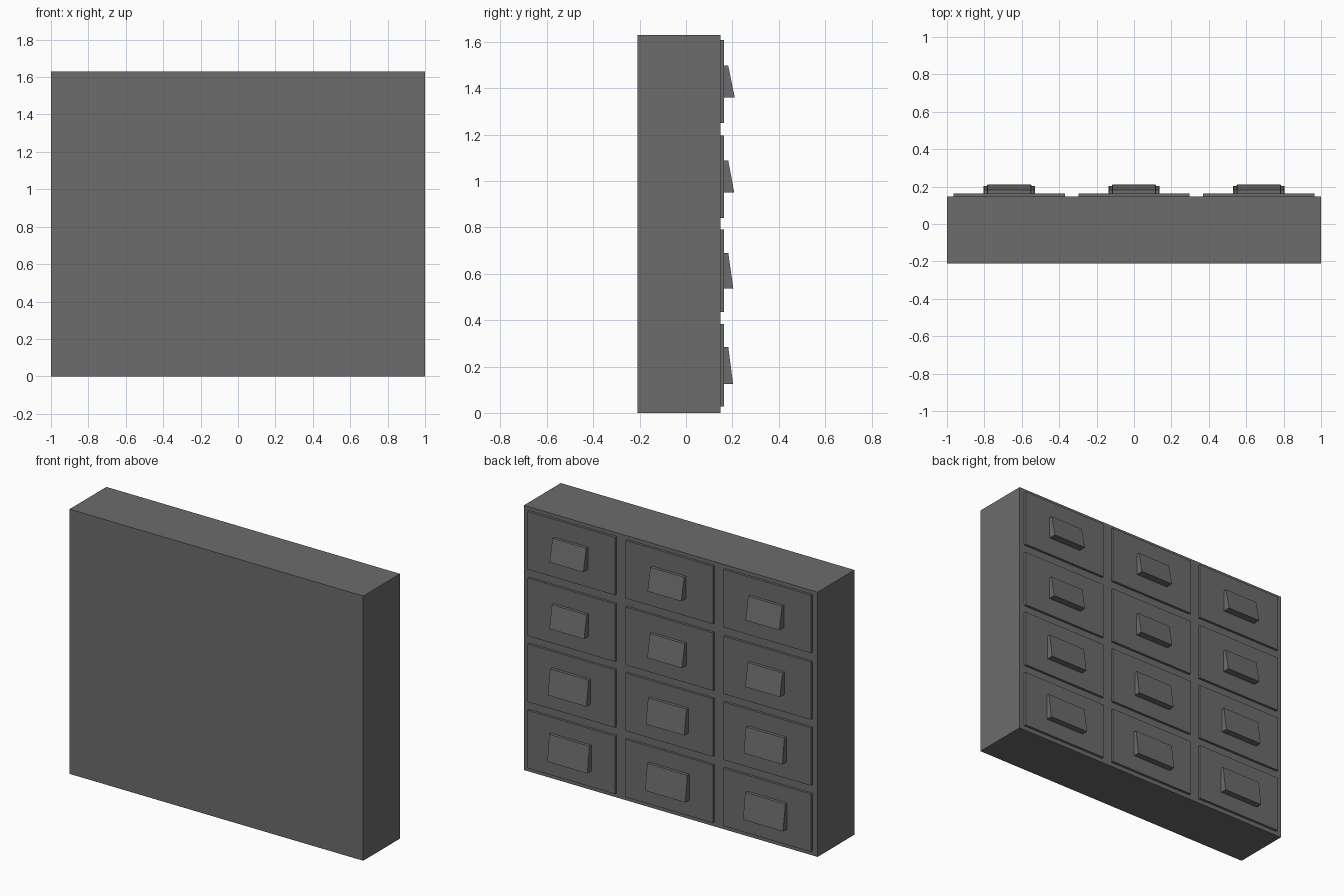
import bpy
import bmesh

cube = bpy.data.objects.get("Cube")
if cube:
    bpy.data.objects.remove(cube, do_unlink=True)

grey = bpy.data.materials.new("dark_grey")
grey.use_nodes = True
COLOUR = (0.15, 0.15, 0.15, 1)
grey.diffuse_color = COLOUR
grey.node_tree.nodes["Principled BSDF"].inputs["Base Color"].default_value = COLOUR


def block(name, x, y, z, top_y=None):
    """Box between (low, high) ranges; top_y pulls in the upper back edge to make a wedge."""
    bm = bmesh.new()
    bmesh.ops.create_cube(bm, size=1)
    for v in bm.verts:
        upper = v.co.z > 0
        far = v.co.y > 0
        v.co.x = x[v.co.x > 0]
        v.co.y = top_y if (upper and far and top_y is not None) else y[far]
        v.co.z = z[upper]
    mesh = bpy.data.meshes.new(name)
    bm.to_mesh(mesh)
    bm.free()
    mesh.materials.append(grey)
    obj = bpy.data.objects.new(name, mesh)
    bpy.context.collection.objects.link(obj)


# Cabinet body
BACK = 0.148
PANEL = 0.163
block("cabinet_body", (-1, 1), (-0.21, BACK), (0, 1.63))

# Drawer rows: centre height, handle width, handle height, handle lip position
rows = [
    ("bottom", 0.205, 0.273, 0.16, 0.203),
    ("lower", 0.613, 0.262, 0.154, 0.204),
    ("upper", 1.019, 0.237, 0.139, 0.208),
    ("top", 1.429, 0.23, 0.137, 0.21),
]
columns = [("right", -0.667), ("middle", 0), ("left", 0.667)]

# Drawer fronts, each with a wedge handle that is deepest at its lower edge
for row, z, width, height, lip in rows:
    for column, x in columns:
        place = f"{row}_{column}"
        block(f"drawer_front_{place}", (x - 0.298, x + 0.298),
              (BACK - 0.01, PANEL), (z - 0.178, z + 0.178))
        block(f"drawer_handle_{place}", (x - width / 2, x + width / 2),
              (PANEL - 0.005, lip), (z - height / 2, z + height / 2), top_y=0.182)
